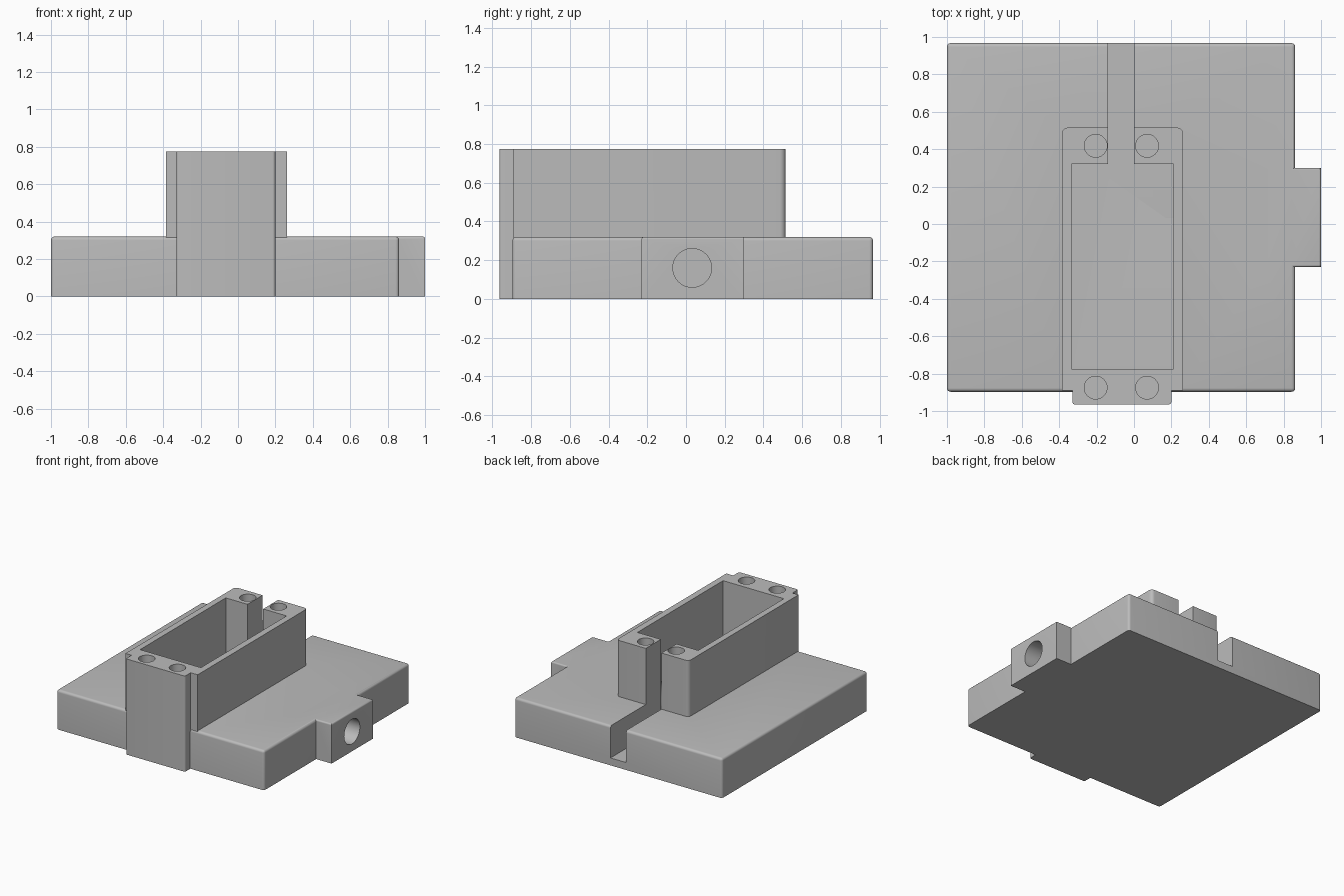
import bpy, bmesh, math
from mathutils import Matrix, Vector

if "Cube" in bpy.data.objects:
    bpy.data.objects.remove(bpy.data.objects["Cube"], do_unlink=True)

grey = bpy.data.materials.new("plain grey")
grey.use_nodes = True
colour = (0.5, 0.5, 0.5, 1)
grey.diffuse_color = colour
grey.node_tree.nodes["Principled BSDF"].inputs["Base Color"].default_value = colour


def finish(name, bm):
    mesh = bpy.data.meshes.new(name)
    bmesh.ops.recalc_face_normals(bm, faces=bm.faces)
    bm.to_mesh(mesh)
    bm.free()
    mesh.materials.append(grey)
    obj = bpy.data.objects.new(name, mesh)
    bpy.context.collection.objects.link(obj)
    return obj


def box(name, low, high, radius=0, rule=None):
    """Box between two corners; edges chosen by rule(mid, direction) are rounded."""
    low, high = Vector(low), Vector(high)
    bm = bmesh.new()
    bmesh.ops.create_cube(bm, size=1)
    for v in bm.verts:
        v.co = Vector([l + (c + 0.5) * (h - l) for l, c, h in zip(low, v.co, high)])
    if rule:
        edges = []
        for e in bm.edges:
            a, b = (v.co for v in e.verts)
            if rule((a + b) / 2, (b - a).normalized()):
                edges.append(e)
        bmesh.ops.bevel(bm, geom=edges, offset=radius, segments=5,
                        profile=0.5, affect='EDGES', clamp_overlap=True)
    return finish(name, bm)


def cylinder(name, centre, radius, length, sideways=False):
    bm = bmesh.new()
    turn = Matrix.Rotation(math.pi / 2, 4, 'Y') if sideways else Matrix()
    bmesh.ops.create_cone(bm, cap_ends=True, segments=48, radius1=radius, radius2=radius,
                          depth=length, matrix=Matrix.Translation(centre) @ turn)
    return finish(name, bm)


def combine(target, other, operation):
    mod = target.modifiers.new(operation.lower(), 'BOOLEAN')
    mod.operation, mod.object, mod.solver = operation, other, 'EXACT'
    with bpy.context.temp_override(object=target, active_object=target):
        bpy.ops.object.modifier_apply(modifier=mod.name)
    bpy.data.objects.remove(other, do_unlink=True)


def upright(d):
    return abs(d.z) > 0.9


DECK, TOP, FLOOR = 0.32, 0.775, 0.06

# Wide base slab with softened top and corners
housing = box("housing", (-1, -0.897, 0), (0.862, 0.967, DECK), 0.02,
              lambda m, d: upright(d) or m.z > 0.3)

# Side boss for the cable entry
combine(housing, box("side_boss", (0.7, -0.23, 0), (1, 0.3, DECK), 0.012,
                     lambda m, d: m.z > 0.3), 'UNION')

# Raised tower, and the narrower plate on its front
combine(housing, box("tower", (-0.385, -0.891, 0.01), (0.262, 0.515, TOP), 0.03,
                     lambda m, d: upright(d) and m.y > 0), 'UNION')
combine(housing, box("front_plate", (-0.33, -0.965, 0), (0.2, -0.8, TOP), 0.015,
                     lambda m, d: upright(d) and m.y < -0.9), 'UNION')

# Open pocket and the channel leading out of the back
combine(housing, box("pocket", (-0.335, -0.775, FLOOR), (0.21, 0.322, 1)), 'DIFFERENCE')
combine(housing, box("channel", (-0.14, 0.25, FLOOR), (0, 1.1, 1)), 'DIFFERENCE')

# Screw holes at both ends of the tower
for x in (-0.205, 0.07):
    for y in (-0.875, 0.418):
        combine(housing, cylinder("screw_hole", (x, y, TOP), 0.061, 0.7), 'DIFFERENCE')

# Round cable entry running from the boss into the pocket
combine(housing, cylinder("cable_hole", (0.62, 0.032, 0.16), 0.1, 0.9, True), 'DIFFERENCE')

bpy.ops.object.select_all(action='DESELECT')
housing.select_set(True)
bpy.context.view_layer.objects.active = housing
bpy.ops.object.shade_smooth_by_angle(angle=math.radians(30))
